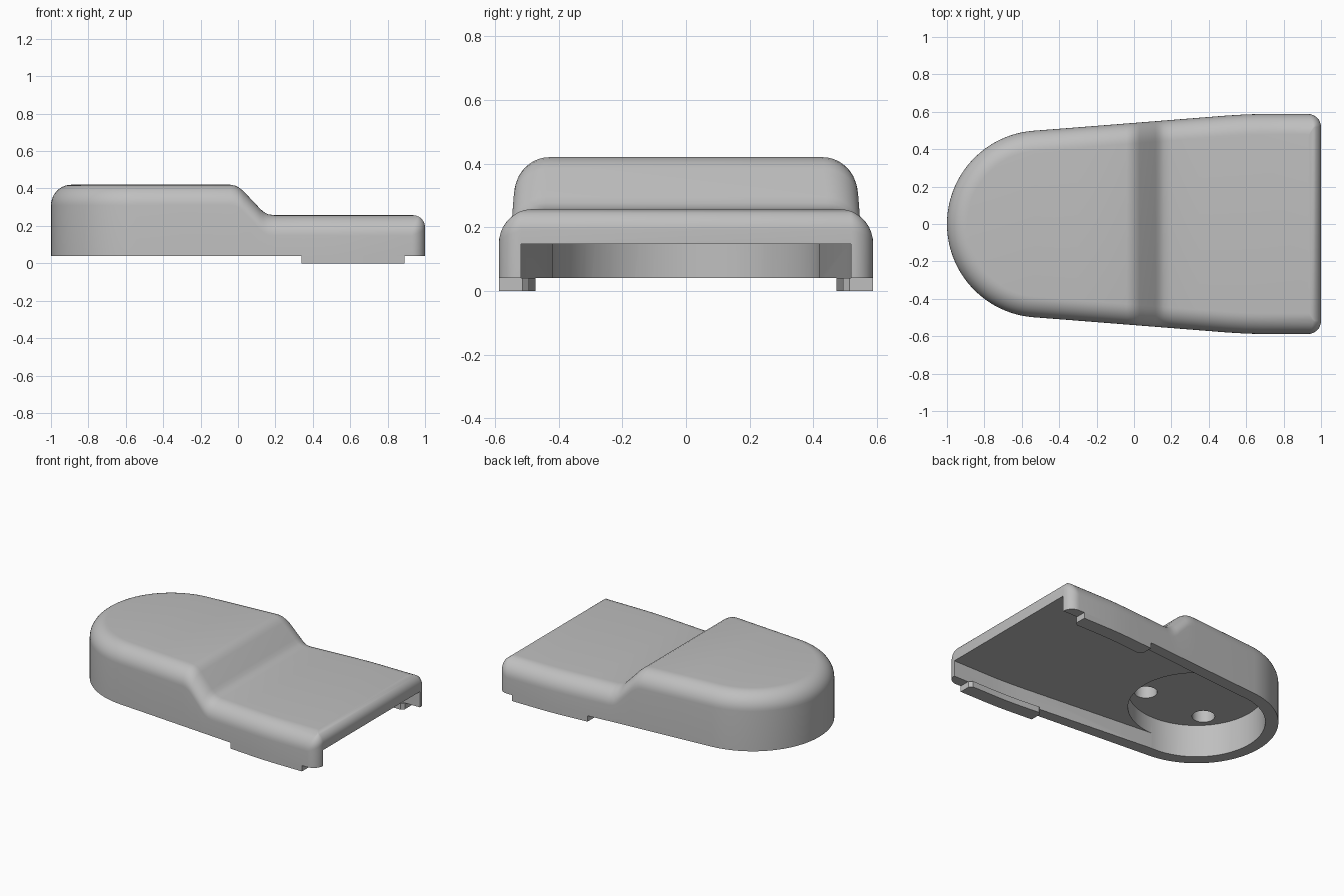
import bpy, bmesh, math

if "Cube" in bpy.data.objects:
    bpy.data.objects.remove(bpy.data.objects["Cube"])

grey = bpy.data.materials.new("plain_grey")
grey.use_nodes = True
COLOUR = (0.52, 0.52, 0.52, 1)
grey.diffuse_color = COLOUR
grey.node_tree.nodes["Principled BSDF"].inputs["Base Color"].default_value = COLOUR

BASE, EDGE, LIP, CORNER = 0.04, 0.11, 0.065, 0.07
SIDE = [(-0.54, 0.498), (0.5, 0.58), (0.6, 0.586), (0.68, 0.588), (2, 0.588)]
TOP = [(-2, 0.42), (-0.04, 0.42), (-0.015, 0.415), (0.01, 0.402), (0.03, 0.385),
       (0.115, 0.295), (0.135, 0.276), (0.16, 0.262), (0.195, 0.257), (2, 0.257)]


def lookup(table, x):
    """Straight-line interpolation in a table of points."""
    for (xa, ya), (xb, yb) in zip(table, table[1:]):
        if x <= xb:
            return ya + (yb - ya) * (x - xa) / (xb - xa)
    return table[-1][1]


def make_object(name, bm):
    bmesh.ops.remove_doubles(bm, verts=bm.verts, dist=1e-5)
    bmesh.ops.recalc_face_normals(bm, faces=bm.faces)
    mesh = bpy.data.meshes.new(name)
    bm.to_mesh(mesh)
    bm.free()
    mesh.materials.append(grey)
    obj = bpy.data.objects.new(name, mesh)
    bpy.context.collection.objects.link(obj)
    return obj


def prism(name, outline, z0, z1):
    bm = bmesh.new()
    face = bm.faces.new([bm.verts.new((x, y, z0)) for x, y in outline])
    moved = bmesh.ops.extrude_face_region(bm, geom=[face])["geom"]
    for v in moved:
        if isinstance(v, bmesh.types.BMVert):
            v.co.z = z1
    return make_object(name, bm)


def disc(cx, cy, r, n=64):
    return [(cx + r * math.cos(math.tau * i / n), cy + r * math.sin(math.tau * i / n))
            for i in range(n)]


def half_outline(c, s):
    """Half plan, as (x, y, z), for one ring of the rounded top edge."""
    inset, end, drop, end_drop = EDGE * (1 - c), LIP * (1 - c), EDGE * (1 - s), LIP * (1 - s)
    pts = []
    for i in range(25):                                   # round end
        a = math.pi - i / 24 * math.radians(85.3)
        x = -0.5 + (0.5 - inset) * math.cos(a)
        pts.append((x, (0.5 - inset) * math.sin(a), TOP[0][1] - drop))
    for x in sorted([p[0] for p in TOP[1:-1]] + [p[0] for p in SIDE[1:-1]] + [-0.3, 0.35]):
        pts.append((x, lookup(SIDE, x) - inset, lookup(TOP, x) - drop))
    r = max(CORNER - inset, 0.004)
    for i in range(9):                                    # square end corner
        t = i / 8
        a = math.pi / 2 * (1 - t)
        pts.append((1 - end - r + r * math.cos(a), SIDE[-1][1] - inset - r + r * math.sin(a),
                    TOP[-1][1] - drop * (1 - t) - end_drop * t))
    return pts


# Solid body: cross-section arches lofted along the plan
rings = [[(x, y, BASE) for x, y, z in half_outline(1, 0)]]
for k in range(11):
    angle = math.pi / 2 * k / 10
    rings.append(half_outline(math.cos(angle), math.sin(angle)))
bm = bmesh.new()
arches = []
for column in zip(*rings):
    points = list(column) + [(x, -y, z) for x, y, z in reversed(column)]
    arches.append([bm.verts.new(p) for p in points])
count = len(arches[0])
for a, b in zip(arches, arches[1:]):
    for k in range(count):
        n = (k + 1) % count
        bm.faces.new((a[k], a[n], b[n], b[k]))
last = arches[-1]
for k in range(count // 2 - 1):
    bm.faces.new((last[k], last[k + 1], last[-2 - k], last[-1 - k]))
shell = make_object("shell", bm)

# Underside hollow, round pocket and two blind holes
side = [(-0.5, 0.419), (0.5, 0.509), (0.6, 0.515), (0.68, 0.518), (1.2, 0.518)]
cutters = [
    prism("channel_cutter", side + [(x, -y) for x, y in reversed(side)], -0.1, 0.147),
    prism("pocket_cutter", disc(-0.5, 0, 0.42, 96), -0.12, 0.26),
    prism("hole_cutter_a", disc(-0.27, -0.21, 0.07, 32), 0.2, 0.36),
    prism("hole_cutter_b", disc(-0.73, -0.21, 0.07, 32), 0.2, 0.36),
]
for cutter in cutters:
    cutter.hide_render = True
    mod = shell.modifiers.new(cutter.name, "BOOLEAN")
    mod.operation = "DIFFERENCE"
    mod.solver = "EXACT"
    mod.object = cutter
bpy.context.view_layer.update()
carved = bpy.data.meshes.new_from_object(
    shell.evaluated_get(bpy.context.evaluated_depsgraph_get()))
shell.modifiers.clear()
shell.data = carved
for cutter in cutters:
    bpy.data.objects.remove(cutter)

# Slide rails under both long walls
parts = [shell]
xs = [0.34, 0.5, 0.6, 0.68, 0.89]
for name, sign in (("left_rail", 1), ("right_rail", -1)):
    outer = [(x, sign * lookup(SIDE, x)) for x in xs]
    inner = [(x, sign * (lookup(SIDE, x) - 0.095)) for x in xs]
    inner[0] = (xs[0] + 0.02, inner[0][1])
    inner[-1] = (xs[-1] - 0.02, inner[-1][1])
    tips = [(xs[0], sign * 0.492), (xs[-1], sign * 0.513)]
    rail = prism(name, outer + [tips[1]] + inner[::-1] + [tips[0]], 0, BASE)
    parts.append(rail)

# Smooth curves, crisp edges
bpy.ops.object.select_all(action="DESELECT")
for part in parts:
    part.select_set(True)
bpy.context.view_layer.objects.active = shell
bpy.ops.object.shade_smooth_by_angle(angle=math.radians(30))
